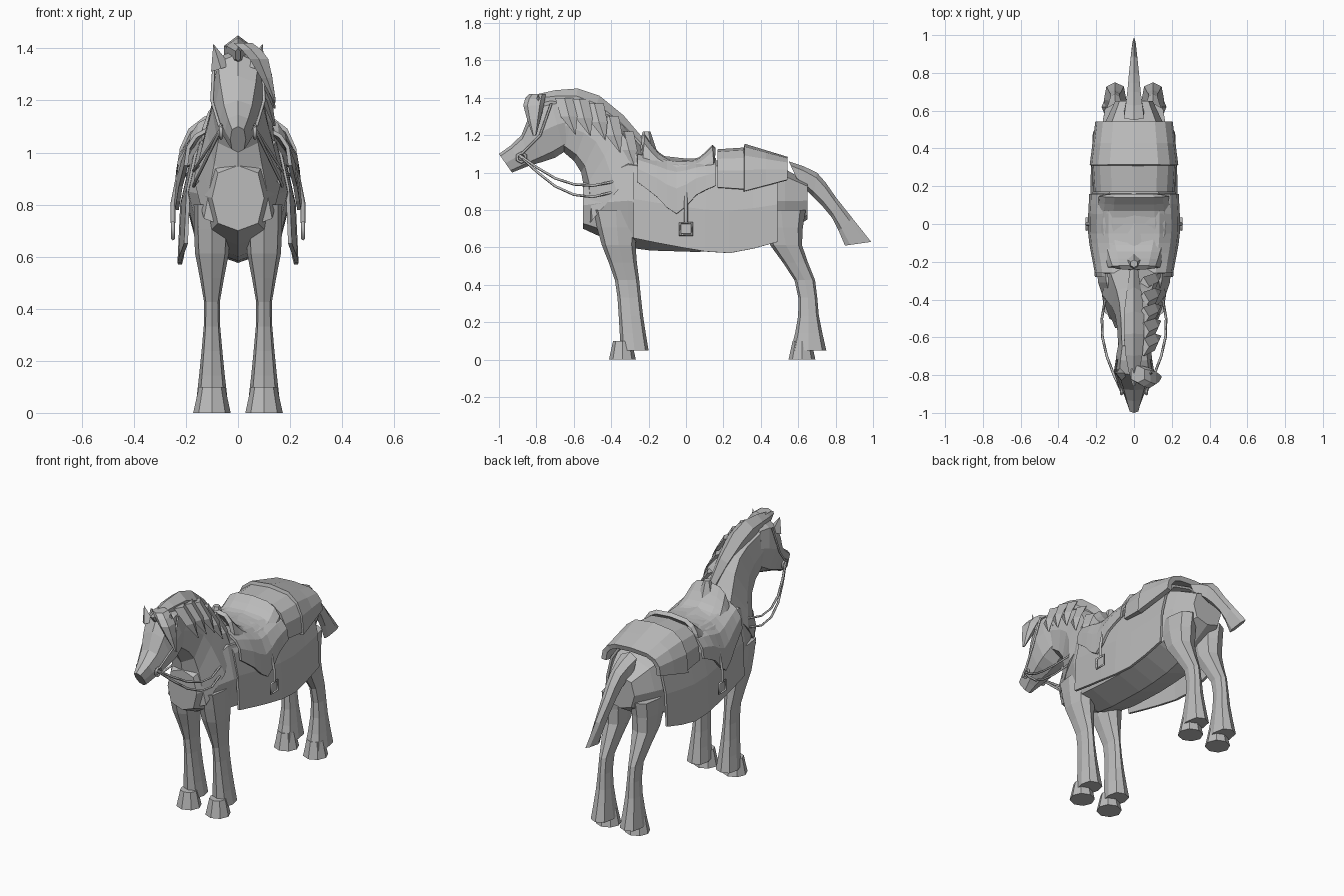
import bpy
import bmesh
from math import sin, cos, pi, copysign

cube = bpy.data.objects.get("Cube")
if cube:
    bpy.data.objects.remove(cube, do_unlink=True)

grey = bpy.data.materials.new("plain_grey")
grey.use_nodes = True
colour = (0.5, 0.5, 0.5, 1)
grey.diffuse_color = colour
grey.node_tree.nodes["Principled BSDF"].inputs["Base Color"].default_value = colour


def at(values, t):
    """Smooth value at t (zero to one) along evenly spaced key values."""
    spans = len(values) - 1
    padded = [2 * values[0] - values[1], *values, 2 * values[-1] - values[-2]]
    i = min(int(t * spans), spans - 1)
    f = t * spans - i
    before, start, end, after = padded[i:i + 4]
    slope_in, slope_out = (end - before) / 2, (after - start) / 2
    rise = end - start
    return (start + f * slope_in + f * f * (3 * rise - 2 * slope_in - slope_out)
            + f ** 3 * (slope_in + slope_out - 2 * rise))


def squash(value, power):
    return copysign(abs(value) ** power, value)


def link(name, data):
    data.materials.append(grey)
    ob = bpy.data.objects.new(name, data)
    bpy.context.collection.objects.link(ob)
    return ob


def skin(name, rows, closed):
    """Join rows of points with faces; closed rows make a capped tube."""
    bm = bmesh.new()
    rows = [[bm.verts.new(p) for p in row] for row in rows]
    count = len(rows[0])
    for a, b in zip(rows, rows[1:]):
        for i in range(count if closed else count - 1):
            j = (i + 1) % count
            bm.faces.new((a[i], a[j], b[j], b[i]))
    if closed:
        bm.faces.new(rows[0])
        bm.faces.new(rows[-1])
    bmesh.ops.recalc_face_normals(bm, faces=bm.faces[:])
    mesh = bpy.data.meshes.new(name)
    bm.to_mesh(mesh)
    bm.free()
    return link(name, mesh)


def loft(name, y_a, z_a, y_b, z_b, width, x=(0, 0), steps=6, sides=8):
    """Tube between two silhouette edges, a and b."""
    rows = []
    for step in range(steps + 1):
        ya, za, yb, zb, w, cx = (at(v, step / steps)
                                 for v in (y_a, z_a, y_b, z_b, width, x))
        row = []
        for i in range(sides):
            angle = 2 * pi * i / sides
            mix = (1 + squash(cos(angle), .75)) / 2
            row.append((cx + w * squash(sin(angle), .75),
                        yb + (ya - yb) * mix, zb + (za - zb) * mix))
        rows.append(row)
    skin(name, rows, True)


def drape(name, y, top, bottom, width, thick, steps):
    """Rounded sheet hung over the back."""
    rows = []
    for step in range(steps + 1):
        py, hi, lo, w = (at(v, step / steps) for v in (y, top, bottom, width))
        angles = [pi * i / 8 for i in range(-4, 5)]
        rows.append([(w * squash(sin(a), .6), py,
                      lo + (hi - lo) * max(0, cos(a)) ** .8) for a in angles])
    mod = skin(name, rows, False).modifiers.new("thickness", "SOLIDIFY")
    mod.thickness = thick
    mod.offset = 0


def cone(name, sides, base, tip, height, place, lean=0):
    bpy.ops.mesh.primitive_cone_add(vertices=sides, radius1=base, radius2=tip,
                                    depth=height, location=place,
                                    rotation=(0, lean, 0))
    ob = bpy.context.object
    ob.name = name
    ob.data.materials.append(grey)


def strap(name, points, radius, closed=False):
    cu = bpy.data.curves.new(name, "CURVE")
    cu.dimensions = "3D"
    cu.bevel_depth = radius
    cu.bevel_resolution = 0
    line = cu.splines.new("POLY")
    line.points.add(len(points) - 1)
    for p, co in zip(line.points, points):
        p.co = (*co, 1)
    line.use_cyclic_u = closed
    link(name, cu)


def ring(name, x, y, z, radius, sides):
    angles = [2 * pi * (i + .5) / sides for i in range(sides)]
    strap(name, [(x, y + radius * cos(a), z + radius * sin(a)) for a in angles],
          .008, True)


# Body, neck, head and tail
length = (-.55, .65)
loft("torso", length, (.95, 1.1, 1.05, 1.05, 1.07, .95),
     length, (.7, .6, .58, .58, .62, .75), (.1, .19, .2, .2, .2, .1), steps=10)
loft("neck", (-.2, -.4, -.7), (1.1, 1.33, 1.4),
     (-.54, -.56, -.7), (.7, 1, 1.15), (.17, .1, .08))
loft("head", (-.65, -.8, -.88, -1), (1.4, 1.38, 1.2, 1.1),
     (-.6, -.7, -.83, -.93), (1.15, 1.08, 1.04, 1), (.08, .1, .07, .03))
loft("tail", (.55, .7, .8, .99), (1.06, 1, .87, .63),
     (.6, .68, .78, .85), (.95, .87, .76, .61), (.06, .04, .03, .01), sides=6)

# Legs, hooves, ears and the tack repeated on both sides
drop = (.8, .05)
girth = (.07, .065, .03, .04, .06)
for side, word in ((1, "left"), (-1, "right")):
    stance = (side * .1, side * .1)
    loft(word + "_front_leg", (-.5, -.45, -.38, -.36, -.35), drop,
         (-.25, -.27, -.25, -.23, -.2), drop, girth, stance, 8)
    loft(word + "_hind_leg", (.38, .45, .58, .6, .56), drop,
         (.64, .62, .69, .71, .75), drop, girth, stance, 8)
    for part, y in (("front", -.34), ("hind", .62)):
        cone(f"{word}_{part}_hoof", 8, .072, .05, .1, (side * .1, y, .05))
    cone(word + "_ear", 4, .04, 0, .1, (side * .08, -.79, 1.37), side * .3)

    # Stirrup, bit, cheek strap and paired reins
    strap(word + "_stirrup_leather",
          [(side * .22, 0, .95), (side * .25, 0, .8), (side * .25, 0, .73)], .01)
    ring(word + "_stirrup", side / 4, 0, .7, .045, 4)
    ring(word + "_bit", side * .065, -.88, 1.08, .025, 6)
    strap(word + "_cheek_strap",
          [(side * .07, -.88, 1.1), (side * .1, -.78, 1.2), (side * .09, -.72, 1.37)],
          .007)
    for pair, sag in (("upper", 0), ("lower", .06)):
        path = []
        for t in (step / 8 for step in range(9)):
            bow = sin(pi * t)
            path.append((side * (.06 * (1 - t) + .14 * bow),
                         at((-.9, -.7, -.5, -.3, -.2), t),
                         at((1.1, .97, .93, 1, 1.2), t) - sag * bow))
        strap(f"{word}_{pair}_rein", path, .007)

# Mane crest, locks falling to the left, and forelock
loft("mane_crest", (-.2, -.4, -.58, -.75, -.86), (1.15, 1.37, 1.45, 1.43, 1.4),
     (-.3, -.5, -.6, -.7, -.82), (1.1, 1.25, 1.35), (.02, .06, .05, .01), sides=6)
for i in range(5):
    y = -.65 + .08 * i
    z = at((1.4, 1.37, 1.22), i / 4)
    fall = (z, z - .1, z - .2)
    loft(f"mane_lock_{i + 1}", (y - .05, y - .02, y + .06), fall,
         (y + .05, y + .07, y + .06), fall, (.03, .02, .005),
         (.05, .11, .14), steps=2, sides=4)
fall = (1.42, 1.36, 1.2)
loft("forelock", (-.84, -.87, -.82), fall, (-.75, -.76, -.8), fall,
     (.04, .04, .005), (.02, .08, .14), steps=4, sides=6)

# Saddle cloth, saddle and packs
drape("saddle_cloth", (-.28, .49), (1.1, 1.06, 1.06), (.65, .6, .57, .63),
      (.2, .225, .21), .015, 6)
drape("saddle_flaps", (-.26, .16), (1.1, 1.07, 1.07), (.95, .87, .78, .88, .93),
      (.2, .235, .23), .015, 8)
drape("saddle_seat", (-.23, .15), (1.2, 1.1, 1.06, 1.06, 1.07, 1.14),
      (1, .95, .95, 1), (.13, .19, .18), .025, 10)
cone("pommel", 6, .06, .02, .12, (0, -.21, 1.16))
drape("middle_pack", (.17, .32), (1.11, 1.12), (.92, .91), (.2, .21), .03, 1)
drape("rear_pack", (.31, .54), (1.14, 1.07), (.9, .96), (.22, .19), .03, 2)
